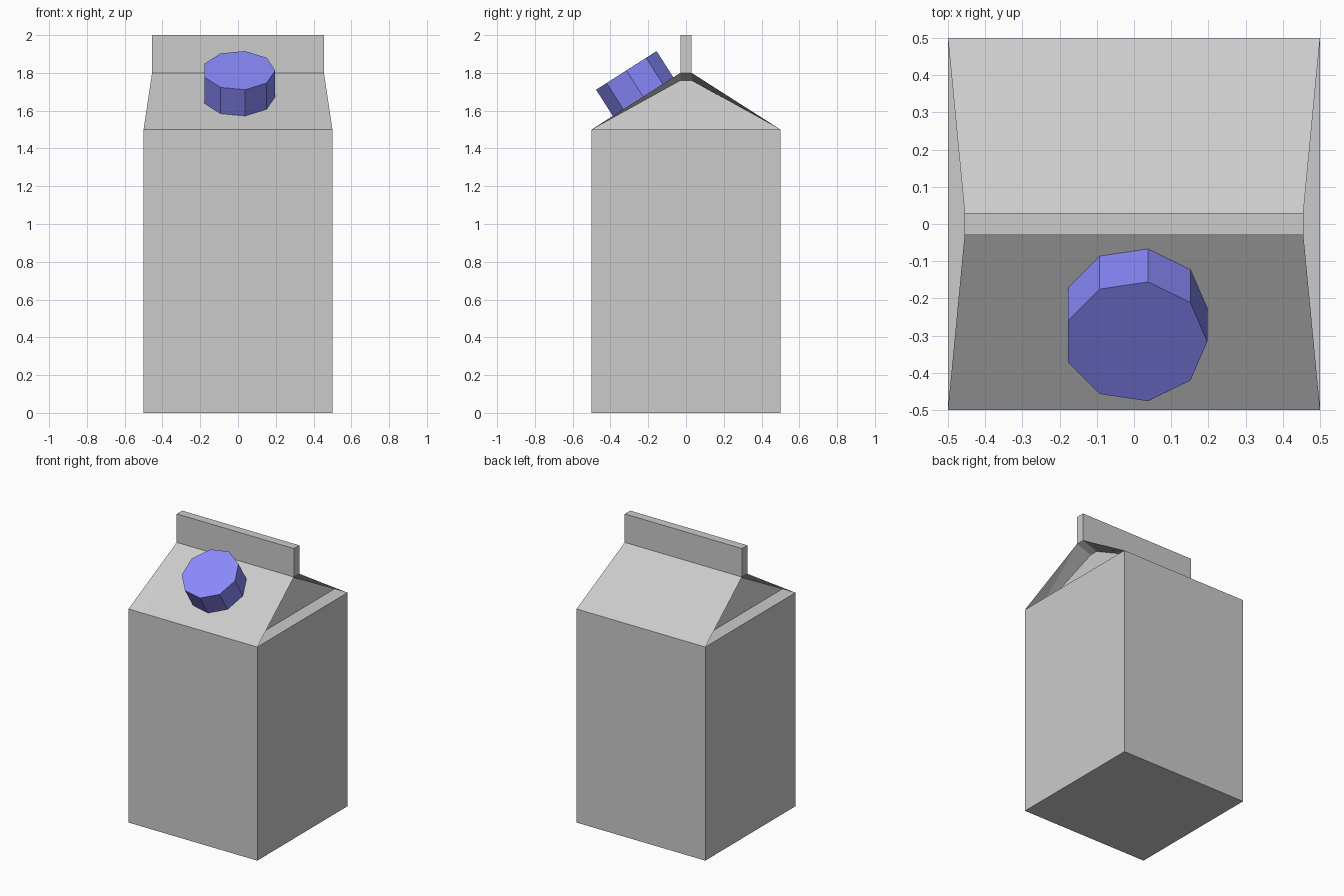
import bpy, bmesh, math
from mathutils import Matrix, Vector

if "Cube" in bpy.data.objects:
    bpy.data.objects.remove(bpy.data.objects["Cube"])


def make_object(name, bm):
    bmesh.ops.remove_doubles(bm, verts=bm.verts, dist=1e-5)
    bmesh.ops.recalc_face_normals(bm, faces=bm.faces)
    mesh = bpy.data.meshes.new(name)
    bm.to_mesh(mesh)
    bm.free()
    obj = bpy.data.objects.new(name, mesh)
    bpy.context.collection.objects.link(obj)
    return obj


HALF, SHOULDER, RIDGE_Z, TOP = 0.5, 1.5, 1.8, 2.0
RIDGE_X, RIDGE_Y = 0.455, 0.03
FLOOR_X, FOLD_X, FOLD_Z = 0.40, 0.34, 1.76   # recessed side gable

bm = bmesh.new()


def face(*points):
    bm.faces.new([bm.verts.new(p) for p in points])


def ring(x, y, z):
    return [(-x, -y, z), (x, -y, z), (x, y, z), (-x, y, z)]


# Body walls and sealed top fin, with bottom and top caps
for low, high in ((ring(HALF, HALF, 0), ring(HALF, HALF, SHOULDER)),
                  (ring(RIDGE_X, RIDGE_Y, RIDGE_Z), ring(RIDGE_X, RIDGE_Y, TOP))):
    for i in range(4):
        j = (i + 1) % 4
        face(low[i], low[j], high[j], high[i])
face(*ring(HALF, HALF, 0))
face(*ring(RIDGE_X, RIDGE_Y, TOP))

# Front and back roof slopes
for s in (-1, 1):
    face((-HALF, s * HALF, SHOULDER), (HALF, s * HALF, SHOULDER),
         (RIDGE_X, s * RIDGE_Y, RIDGE_Z), (-RIDGE_X, s * RIDGE_Y, RIDGE_Z))


def gable(side, x_low, x_high, z_high):
    return [(side * x_low, -HALF, SHOULDER), (side * x_low, HALF, SHOULDER),
            (side * x_high, RIDGE_Y, z_high), (side * x_high, -RIDGE_Y, z_high)]


# Side gables folded inward
for side in (-1, 1):
    outer = gable(side, HALF, RIDGE_X, RIDGE_Z)
    inner = gable(side, FLOOR_X, FOLD_X, FOLD_Z)
    for i in range(4):
        j = (i + 1) % 4
        face(outer[i], outer[j], inner[j], inner[i])
    face(*inner)
make_object("carton", bm)

# Nine-sided screw cap standing on the front slope
tilt = math.atan2(RIDGE_Z - SHOULDER, HALF - RIDGE_Y)
height = 0.165
base = Vector((0.004, -0.227, 1.674))
bm = bmesh.new()
rim = [(0.193 * math.cos(math.tau * i / 9), 0.193 * math.sin(math.tau * i / 9), 0)
       for i in range(9)]
bottom = bm.faces.new([bm.verts.new(p) for p in rim])
top = bm.faces.new([bm.verts.new((x, y, height)) for x, y, _ in rim])
for i in range(9):
    j = (i + 1) % 9
    bm.faces.new((bottom.verts[i], bottom.verts[j], top.verts[j], top.verts[i]))
bmesh.ops.transform(bm, verts=bm.verts,
                    matrix=Matrix.Translation(base) @ Matrix.Rotation(tilt, 4, 'X'))
cap = make_object("screw_cap", bm)
blue = bpy.data.materials.new("blue_plastic")
blue.diffuse_color = (0.25, 0.25, 0.97, 1)
blue.use_nodes = True
blue.node_tree.nodes["Principled BSDF"].inputs["Base Color"].default_value = blue.diffuse_color
cap.data.materials.append(blue)
